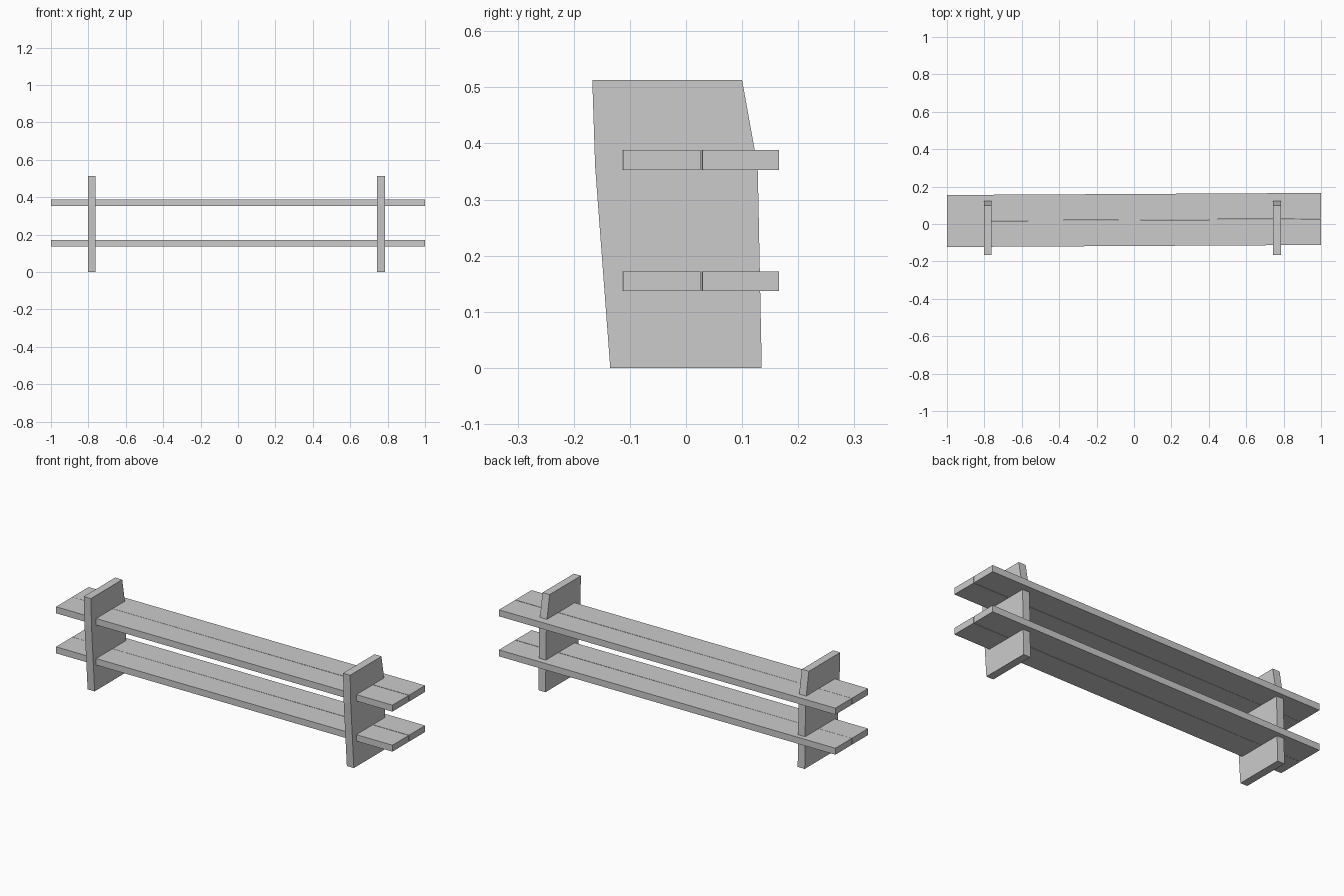
import bpy
import bmesh

cube = bpy.data.objects.get("Cube")
if cube:
    bpy.data.objects.remove(cube, do_unlink=True)

COLOUR = (0.6, 0.6, 0.6, 1)
grey = bpy.data.materials.new("plain grey")
grey.use_nodes = True
grey.diffuse_color = COLOUR
grey.node_tree.nodes["Principled BSDF"].inputs["Base Color"].default_value = COLOUR


def prism(name, outline, offset):
    """Extrude a flat outline of 3D points along an offset vector."""
    bm = bmesh.new()
    face = bm.faces.new([bm.verts.new(p) for p in outline])
    extruded = bmesh.ops.extrude_face_region(bm, geom=[face])["geom"]
    verts = [g for g in extruded if isinstance(g, bmesh.types.BMVert)]
    bmesh.ops.translate(bm, verts=verts, vec=offset)
    bmesh.ops.recalc_face_normals(bm, faces=bm.faces)
    mesh = bpy.data.meshes.new(name)
    bm.to_mesh(mesh)
    bm.free()
    mesh.materials.append(grey)
    obj = bpy.data.objects.new(name, mesh)
    bpy.context.collection.objects.link(obj)
    return obj


# Upright end panels: leaning profile in y and z
profile = [(-0.135, 0), (0.135, 0), (0.131, 0.2), (0.128, 0.35),
           (0.123, 0.385), (0.1, 0.513), (-0.167, 0.513), (-0.162, 0.36)]
for side, x in (("right", -0.803), ("left", 0.744)):
    prism(side + "_upright", [(x, y, z) for y, z in profile], (0.042, 0, 0))

# Two shelves, each of two long boards set slightly askew
SKEW = 0.011
for level, z in (("lower", 0.137), ("upper", 0.353)):
    for row, front, back, gap in (("front", -0.112, 0.026, 0),
                                  ("back", 0.029, 0.166, 0.002)):
        prism(f"{level}_{row}_board",
              [(1, front, z), (1, back, z),
               (-1, back - SKEW, z), (-1, front - SKEW - gap, z)],
              (0, 0, 0.035))
